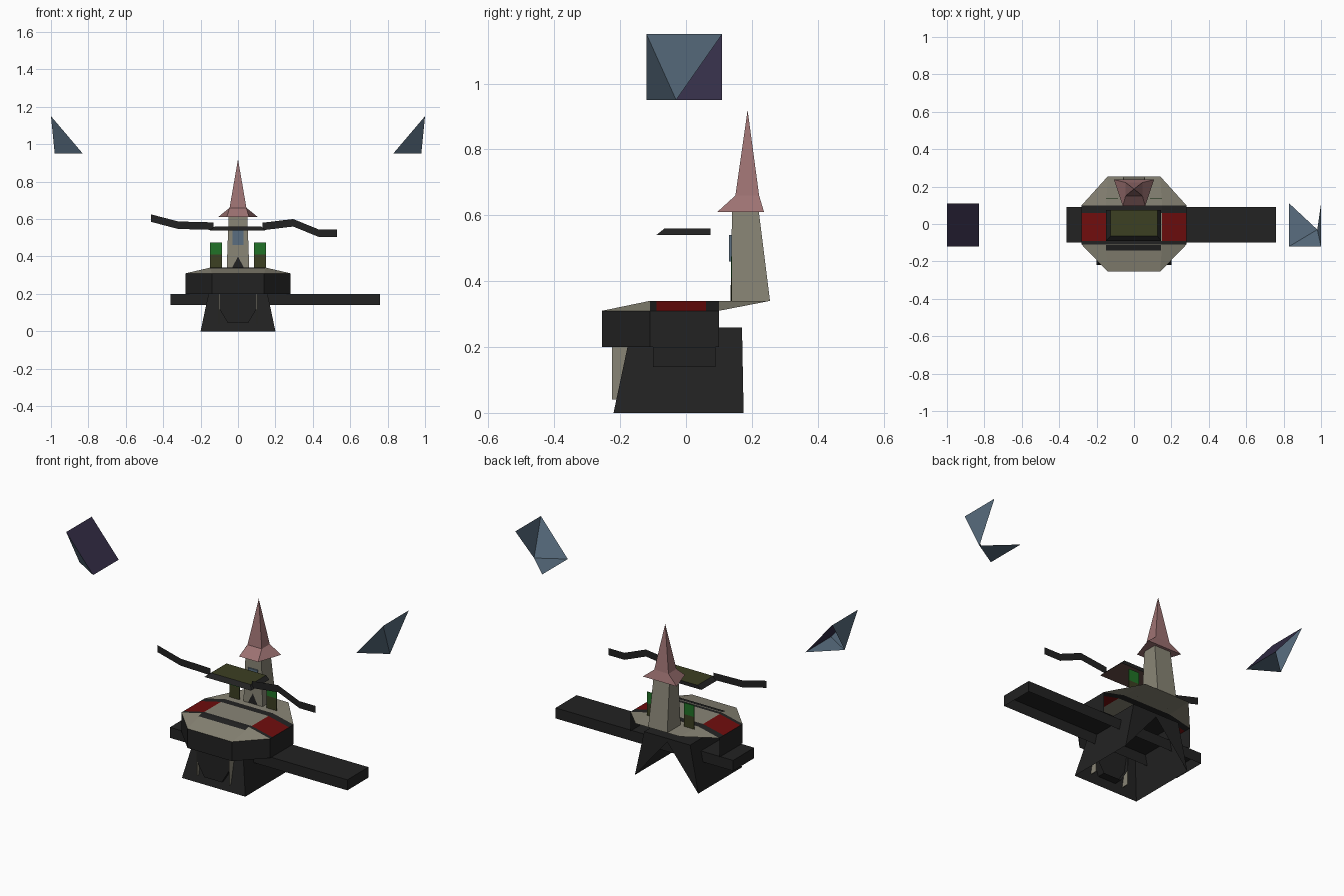
import bpy

if "Cube" in bpy.data.objects:
    bpy.data.objects.remove(bpy.data.objects["Cube"])

def mat(name, r, g, b):
    m = bpy.data.materials.new(name)
    m.diffuse_color = (r, g, b, 1)
    m.use_nodes = True
    m.node_tree.nodes["Principled BSDF"].inputs["Base Color"].default_value = m.diffuse_color
    return m

DARK = mat("charcoal", .016, .016, .016)
BEIGE = mat("stone beige", .25, .235, .18)
RED = mat("deep red", .16, .004, .004)
PINK = mat("dusty pink", .34, .17, .17)
OLIVE = mat("olive", .045, .05, .016)
GREEN = mat("leaf green", .015, .17, .02)
BLUE = mat("steel blue", .1, .155, .215)
PURPLE = mat("dark purple", .035, .028, .065)
BROWN = mat("rose brown", .14, .075, .065)

def mesh(name, verts, faces, mats, index=None):
    """Flat-shaded mesh; index gives a material slot per face."""
    me = bpy.data.meshes.new(name)
    me.from_pydata(verts, [], faces)
    for m in mats:
        me.materials.append(m)
    if index:
        for p, i in zip(me.polygons, index):
            p.material_index = i
    me.update()
    ob = bpy.data.objects.new(name, me)
    bpy.context.collection.objects.link(ob)
    return ob

def rect(x0, x1, y0, y1, z):
    return [(x0, y0, z), (x1, y0, z), (x1, y1, z), (x0, y1, z)]

SIDES = [(i, (i + 1) % 4, (i + 1) % 4 + 4, i + 4) for i in range(4)]
BOTTOM, TOP = (3, 2, 1, 0), (4, 5, 6, 7)

def frustum(name, low, high, mats, faces=None, index=None):
    return mesh(name, low + high, faces or SIDES + [TOP, BOTTOM], mats, index)

def box(name, x0, x1, y0, y1, z0, z1, m, faces=None):
    return frustum(name, rect(x0, x1, y0, y1, z0), rect(x0, x1, y0, y1, z1), [m], faces)

# Lower hull: open-bottomed, with an arch cut in the back
low, high = rect(-.2, .2, -.22, .175, 0), rect(-.145, .145, -.165, .17, .26)
mesh("lower_hull", low + high + [(0, .17, .24)],
     [SIDES[0], SIDES[1], SIDES[3], TOP, (2, 8, 6), (3, 7, 8), (8, 7, 6)], [DARK])

# Front pod with pale vents on its sides
outline = [(-.1, .2), (-.1, .12), (-.055, .045), (.055, .045), (.1, .12), (.1, .2)]
n = len(outline)
mesh("front_pod", [(x, -.225, z) for x, z in outline] + [(x, -.165, z) for x, z in outline],
     [tuple(range(n))] + [(i, i + n, (i + 1) % n + n, (i + 1) % n) for i in range(n)], [DARK])
for s in (-1, 1):
    box("side_vent", *sorted((s * .1, s * .104)), -.224, -.17, .04, .2, BEIGE)

# Long cross arm, open underneath
box("cross_arm", -.36, .76, -.1, .09, .14, .2, DARK, SIDES + [TOP])

# Platform wall around front and sides
wall = [(-.28, .1), (-.28, -.11), (-.14, -.255), (.14, -.255), (.28, -.11), (.28, .1)]
mesh("platform_wall", [(x, y, .2) for x, y in wall] + [(x, y, .31) for x, y in wall],
     [(i, i + 1, i + 7, i + 6) for i in range(5)], [DARK])

# Platform roof: strips across y, sloping down at each side
rows = [-.11, -.09, .06, .1]
verts = [(x, y, z) for y in rows for x, z in ((-.28, .31), (-.15, .34), (.15, .34), (.28, .31))]
faces, index = [], []
for r in range(3):
    for c in range(3):
        a = r * 4 + c
        faces.append((a, a + 1, a + 5, a + 4))
        index.append(0 if r != 1 else (1 if c == 1 else 2))
mesh("platform_roof", verts, faces, [DARK, BEIGE, RED], index)

# Front and back roof slopes
for name, y0, y1, z1 in (("front_slope", -.11, -.255, .31), ("back_slope", .1, .255, .34)):
    mesh(name, [(-.28, y0, .31), (-.15, y0, .34), (.15, y0, .34), (.28, y0, .31),
                (.14, y1, z1), (-.14, y1, z1)],
         [(0, 5, 1), (1, 5, 4, 2), (2, 4, 3)], [BEIGE])
mesh("slope_stripe", [(-.15, -.113, .342), (.145, -.113, .342), (.145, -.143, .336),
                      (-.15, -.143, .336)], [(0, 3, 2, 1)], [DARK])

# Tower with door and window
frustum("tower", rect(-.06, .06, .135, .255, .34), rect(-.05, .05, .14, .22, .62), [BEIGE])
box("tower_window", -.03, .03, .131, .14, .46, .54, BLUE)
mesh("tower_door", [(-.03, .133, .342), (.03, .133, .342), (0, .133, .4)], [(0, 1, 2)], [DARK])

# Spire: flared skirt and tall point
base = [(-.06, .095, .61), (.06, .095, .61), (.107, .237, .61), (-.107, .237, .61)]
mesh("spire", base + rect(-.045, .045, .15, .222, .66) + [(0, .187, .92)],
     SIDES + [(4, 5, 8), (5, 6, 8), (6, 7, 8), (7, 4, 8), BOTTOM], [PINK])

# Flat posts either side of the tower
for x in (-.118, .117):
    box("post_lower", x - .032, x + .032, .136, .14, .34, .41, OLIVE)
    box("post_upper", x - .032, x + .032, .136, .14, .41, .475, GREEN)

# Floating canopy
frustum("canopy", rect(-.15, .145, -.09, .075, .54), rect(-.125, .125, -.065, .075, .56),
        [DARK, OLIVE, BROWN], index=[0, 0, 0, 0, 1, 2])

# Flat bent ribbons at both sides of the canopy
def ribbon(name, path, y=-.06, h=.02):
    v = [(x, y, z - h) for x, z in path] + [(x, y, z + h) for x, z in path]
    k = len(path)
    mesh(name, v, [(i, i + 1, i + 1 + k, i + k) for i in range(k - 1)], [DARK])

ribbon("left_ribbon", [(-.465, .605), (-.32, .567), (-.13, .562)])
ribbon("right_ribbon", [(.13, .56), (.295, .58), (.43, .525), (.53, .525)])

# Hovering wings: open pyramids; the left one has a purple inner face
for name, s in (("left_wing", -1), ("right_wing", 1)):
    v = [(s * .83, -.12, .95), (s, -.12, 1.15), (s, .11, 1.15), (s * .83, .11, .95),
         (s * .98, -.03, .95)]
    f = [(0, 4, 1), (1, 4, 2), (0, 3, 4)]
    if s < 0:
        f.append((0, 1, 2, 3))
    mesh(name, v, f, [BLUE, PURPLE], [0, 0, 0, 1][:len(f)])
